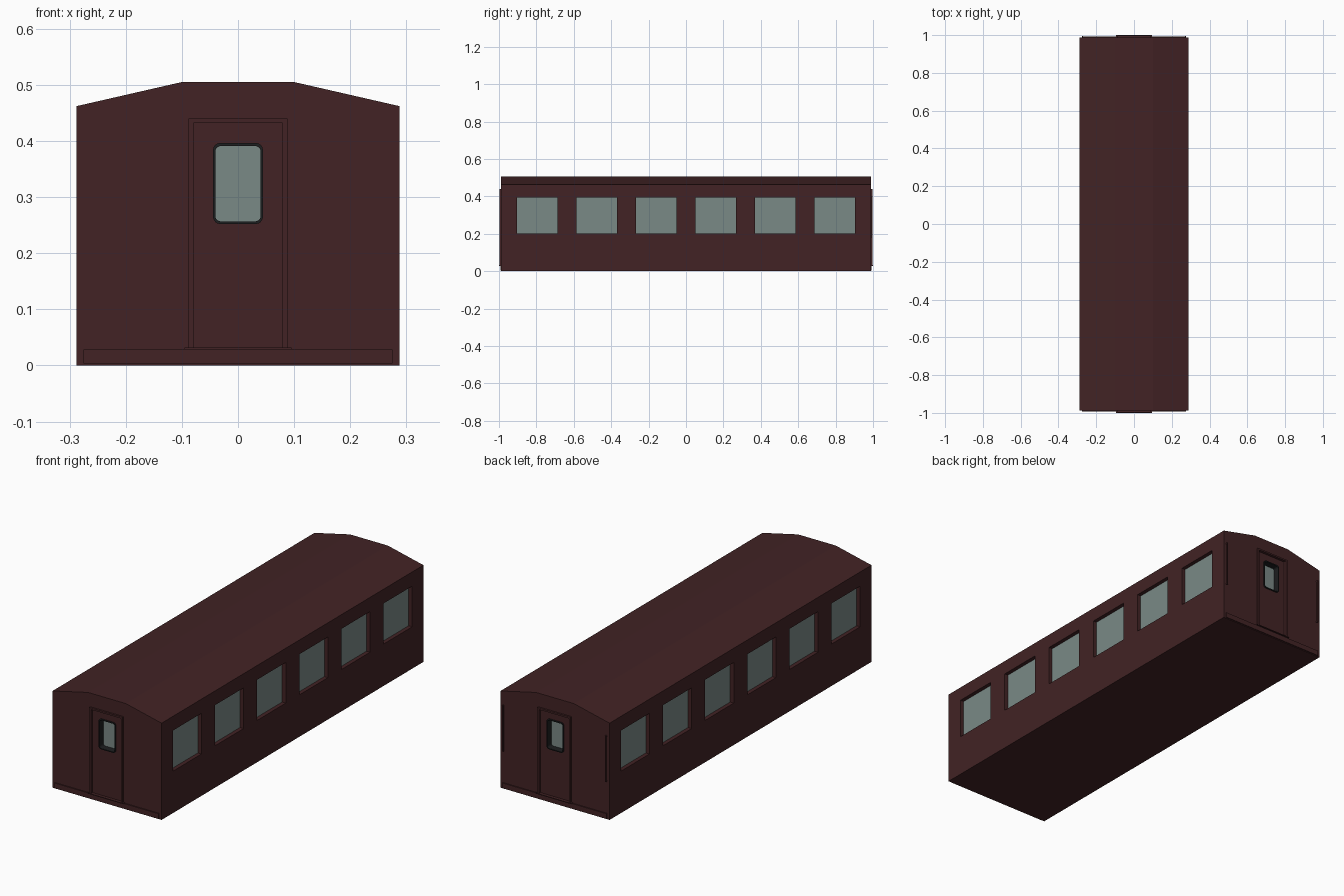
import bpy, bmesh, math
from mathutils import Vector

if "Cube" in bpy.data.objects:
    bpy.data.objects.remove(bpy.data.objects["Cube"])


def material(name, rgb):
    m = bpy.data.materials.new(name)
    m.diffuse_color = (*rgb, 1)
    m.use_nodes = True
    m.node_tree.nodes["Principled BSDF"].inputs["Base Color"].default_value = m.diffuse_color
    return m


MAROON = material("dark maroon paint", (0.054, 0.0165, 0.0178))
GLASS = material("grey green glass", (0.195, 0.252, 0.240))
RUBBER = material("black rubber", (0.012, 0.013, 0.014))

HALF_W, HALF_L, EAVE, RIDGE = 0.288, 0.988, 0.462, 0.505


def finish(name, bm, mat):
    bmesh.ops.recalc_face_normals(bm, faces=bm.faces)
    mesh = bpy.data.meshes.new(name)
    bm.to_mesh(mesh)
    bm.free()
    mesh.materials.append(mat)
    ob = bpy.data.objects.new(name, mesh)
    bpy.context.collection.objects.link(ob)
    return ob


def prism(name, outline, y0, y1, mat, hole=None):
    """Extrude an x-z outline along y; an optional matching hole makes a ring."""
    bm = bmesh.new()

    def loop(pts, y):
        return [bm.verts.new((x, y, z)) for x, z in pts]

    def skin(a, b):
        n = len(a)
        for i in range(n):
            j = (i + 1) % n
            bm.faces.new((a[i], a[j], b[j], b[i]))

    a, b = loop(outline, y0), loop(outline, y1)
    skin(a, b)
    if hole:
        c, d = loop(hole, y0), loop(hole, y1)
        skin(c, d)
        skin(a, c)
        skin(b, d)
    else:
        bm.faces.new(a)
        bm.faces.new(b)
    return finish(name, bm, mat)


def rect(hx, z0, z1, cx=0):
    return [(cx - hx, z0), (cx + hx, z0), (cx + hx, z1), (cx - hx, z1)]


def rounded(hx, z0, z1, r, steps=4):
    pts = []
    corners = [(hx - r, z0 + r, -90), (hx - r, z1 - r, 0),
               (-hx + r, z1 - r, 90), (-hx + r, z0 + r, 180)]
    for cx, cz, start in corners:
        for k in range(steps + 1):
            t = math.radians(start + 90 * k / steps)
            pts.append((cx + r * math.cos(t), cz + r * math.sin(t)))
    return pts


def box(name, x0, x1, y0, y1, z0, z1, mat):
    return prism(name, [(x0, z0), (x1, z0), (x1, z1), (x0, z1)], y0, y1, mat)


def cut(target, cutters):
    """Subtract the cutters, then remove them."""
    bpy.context.view_layer.objects.active = target
    for c in cutters:
        mod = target.modifiers.new("cut", 'BOOLEAN')
        mod.operation = 'DIFFERENCE'
        mod.solver = 'EXACT'
        mod.object = c
        bpy.ops.object.modifier_apply(modifier=mod.name)
        bpy.data.objects.remove(c, do_unlink=True)


# Carriage body with the faceted roof
body = prism("carriage_body",
             [(-HALF_W, 0), (HALF_W, 0), (HALF_W, EAVE), (0.1, RIDGE),
              (-0.1, RIDGE), (-HALF_W, EAVE)], -HALF_L, HALF_L, MAROON)

# Side windows, recessed into the walls
WINDOW_Y = [-0.795 + 0.318 * i for i in range(6)]
HW, Z0, Z1, DEPTH = 0.108, 0.2, 0.394, 0.02
cutters = []
for s in (-1, 1):
    for i, y in enumerate(WINDOW_Y):
        xs = sorted((s * (HALF_W - DEPTH), s * (HALF_W + 0.05)))
        cutters.append(box("window_cutter", *xs, y - HW, y + HW, Z0, Z1, MAROON))
        xs = sorted((s * (HALF_W - DEPTH - 0.004), s * (HALF_W - DEPTH + 0.001)))
        box("side_window_glass", *xs, y - HW, y + HW, Z0, Z1, GLASS)

# Both ends: recessed door, window, frame, step and buffer beam
for s in (-1, 1):
    face = s * HALF_L
    door_y = s * (HALF_L - 0.004)
    cutters.append(prism("door_cutter", rect(0.079, 0.031, 0.432),
                         door_y, s * 1.05, MAROON))
    cutters.append(prism("door_window_cutter", rounded(0.043, 0.2535, 0.395, 0.012),
                         s * (HALF_L - 0.032), s * 1.05, MAROON))
    prism("door_window_glass", rounded(0.0425, 0.254, 0.3945, 0.012),
          s * (HALF_L - 0.034), s * (HALF_L - 0.030), GLASS)
    prism("door_window_gasket", rounded(0.0445, 0.252, 0.3965, 0.013),
          s * (HALF_L - 0.030), s * (HALF_L + 0.001), RUBBER,
          hole=rounded(0.0405, 0.2565, 0.391, 0.010))
    prism("door_frame", rect(0.088, 0.031, 0.44), s * (HALF_L - 0.003), s * 0.997,
          MAROON, hole=rect(0.079, 0.0315, 0.432))
    prism("door_step", rect(0.095, 0.028, 0.0315), s * (HALF_L - 0.003), s * 1.0, MAROON)
    prism("buffer_beam", rect(0.275, 0.003, 0.028), s * (HALF_L - 0.003), s * 0.993, MAROON)

# Grab rails beside the rear corners, each a bar on two stubs
for s in (-1, 1):
    prism("grab_rail", rect(0.003, 0.18, 0.40, s * 0.272), HALF_L + 0.003, HALF_L + 0.008, MAROON)
    for z in (0.18, 0.394):
        prism("grab_rail_stub", rect(0.003, z, z + 0.006, s * 0.272),
              HALF_L - 0.002, HALF_L + 0.004, MAROON)

cut(body, cutters)
